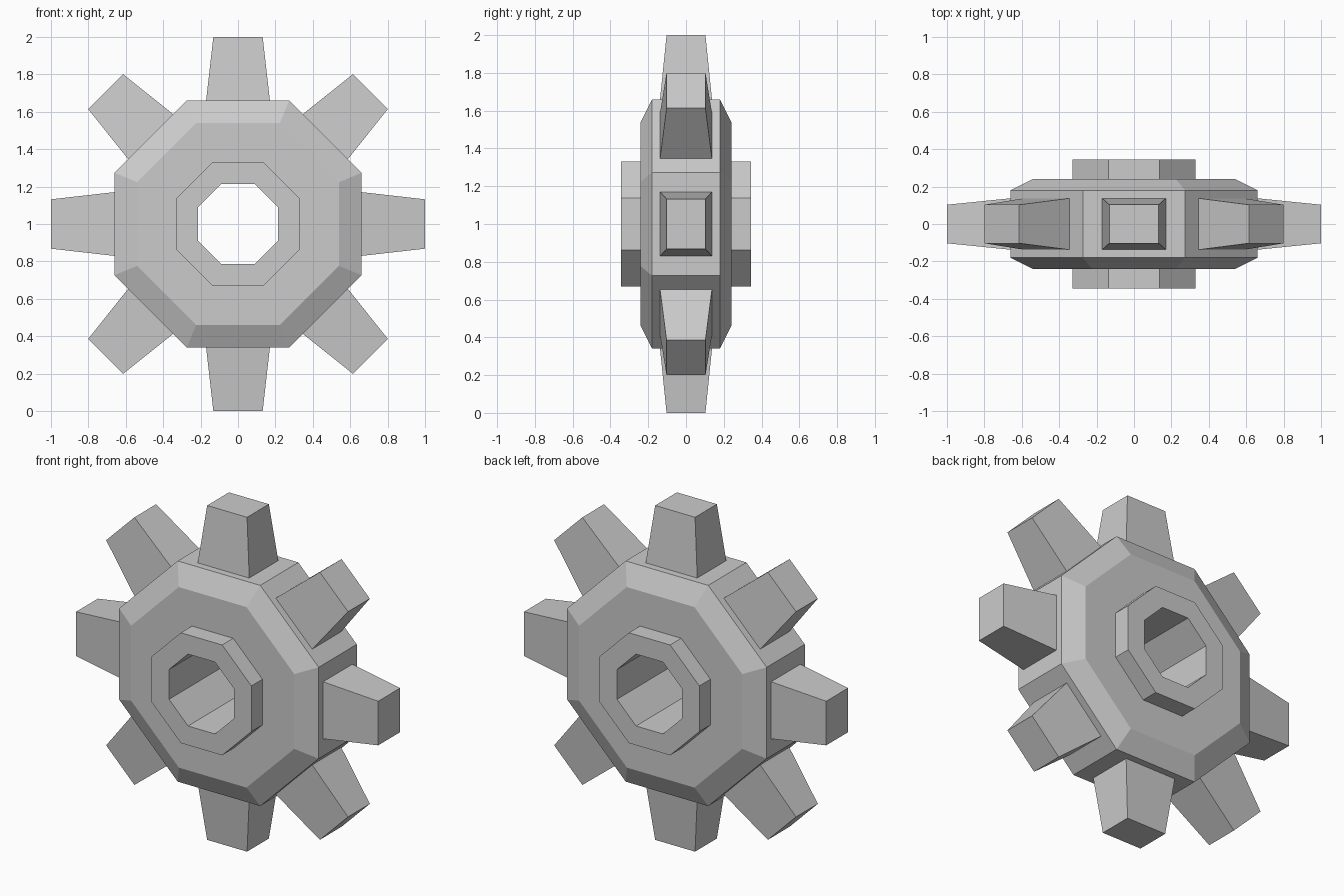
import bpy, bmesh
from math import sin, cos, tan, pi, radians
from mathutils import Matrix, Vector

if "Cube" in bpy.data.objects:
    bpy.data.objects.remove(bpy.data.objects["Cube"])

SIDES = 8
CENTER = Vector((0, 0, 1))


def finish(name, bm):
    bmesh.ops.recalc_face_normals(bm, faces=bm.faces)
    mesh = bpy.data.meshes.new(name)
    bm.to_mesh(mesh)
    bm.free()
    obj = bpy.data.objects.new(name, mesh)
    obj.location = CENTER
    bpy.context.collection.objects.link(obj)
    return obj


def bridge(bm, a, b):
    n = len(a)
    for i in range(n):
        j = (i + 1) % n
        bm.faces.new((a[i], a[j], b[j], b[i]))


def octagon_ring(bm, apothem, y):
    r = apothem / cos(pi / SIDES)
    angles = [(i + 0.5) * 2 * pi / SIDES for i in range(SIDES)]
    return [bm.verts.new((r * cos(a), y, r * sin(a))) for a in angles]


# Wheel: octagonal body with bevelled rims, raised hub and through hole
front = [(0.215, -0.345), (0.33, -0.345), (0.33, -0.24), (0.54, -0.24), (0.66, -0.18)]
profile = front + [(r, -y) for r, y in reversed(front)]
bm = bmesh.new()
rings = [octagon_ring(bm, r, y) for r, y in profile]
for a, b in zip(rings, rings[1:] + rings[:1]):
    bridge(bm, a, b)
finish("wheel", bm)

# Teeth: one tapered block on each side of the octagon
for i in range(SIDES):
    bm = bmesh.new()
    loops = []
    for radius, half_w, half_d in ((0.655, 0.171, 0.138), (1.0, 0.132, 0.103)):
        loops.append([bm.verts.new((sx * half_w, sy * half_d, radius))
                      for sx, sy in ((-1, -1), (1, -1), (1, 1), (-1, 1))])
    bridge(bm, *loops)
    for loop in loops:
        bm.faces.new(loop)
    bmesh.ops.transform(bm, matrix=Matrix.Rotation(i * 2 * pi / SIDES, 4, 'Y'), verts=bm.verts)
    finish(f"tooth_{i + 1}", bm)
